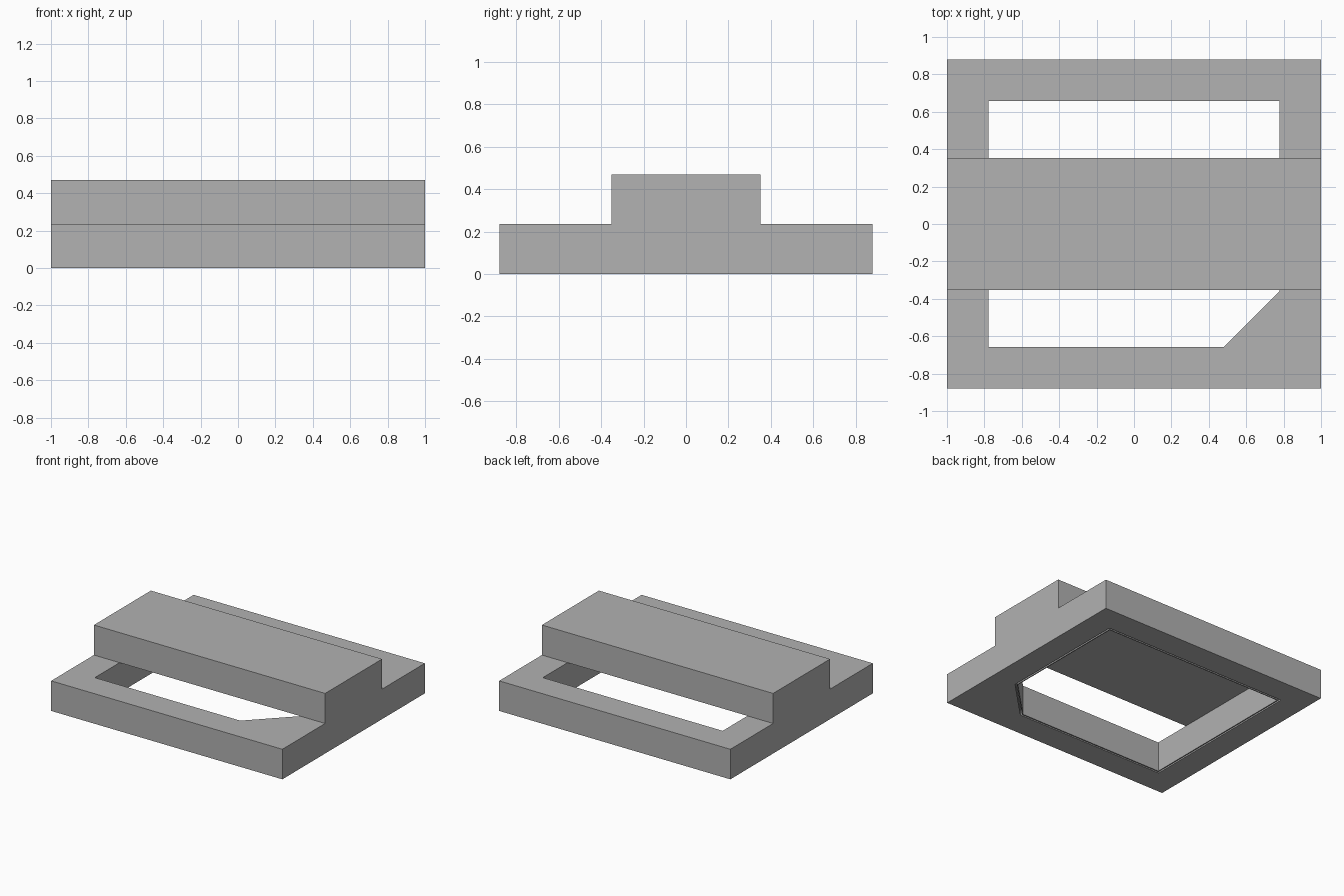
import bpy
import bmesh
import math

cube = bpy.data.objects.get("Cube")
if cube:
    bpy.data.objects.remove(cube, do_unlink=True)

WIDTH, DEPTH = 1.0, 0.88          # half sizes of the base
BASE_H, TOP_H = 0.235, 0.47
BAR_Y = 0.352                     # half depth of the raised bar
OPEN_X, OPEN_Y, CUT = 0.778, 0.658, 0.298
GROOVE, LIP, GROOVE_H = 0.02, 0.008, 0.04

grey = bpy.data.materials.new("plain grey")
grey.use_nodes = True
colour = (0.445, 0.445, 0.445, 1)
grey.diffuse_color = colour
grey.node_tree.nodes["Principled BSDF"].inputs["Base Color"].default_value = colour


def make_object(name, bm):
    bmesh.ops.recalc_face_normals(bm, faces=bm.faces)
    mesh = bpy.data.meshes.new(name)
    bm.to_mesh(mesh)
    bm.free()
    mesh.materials.append(grey)
    obj = bpy.data.objects.new(name, mesh)
    bpy.context.collection.objects.link(obj)
    return obj


def prism(name, outline, z0, z1):
    """Extrude an outline upward."""
    bm = bmesh.new()
    face = bm.faces.new([bm.verts.new((x, y, z0)) for x, y in outline])
    up = bmesh.ops.extrude_face_region(bm, geom=[face])["geom"]
    for v in up:
        if isinstance(v, bmesh.types.BMVert):
            v.co.z = z1
    return make_object(name, bm)


def rectangle(x, y):
    return [(-x, -y), (x, -y), (x, y), (-x, y)]


def opening(d):
    """Opening outline with one clipped corner, grown outward by d."""
    x, y, k = OPEN_X + d, OPEN_Y + d, CUT + d * (2 - math.sqrt(2))
    return [(-x, -y), (x - k, -y), (x, k - y), (x, y), (-x, y)]


def ring(name, outer, inner, z0, z1):
    """Closed band between two outlines with the same point count."""
    bm = bmesh.new()
    loops = [[bm.verts.new((x, y, z)) for x, y in pts]
             for pts, z in ((outer, z0), (outer, z1), (inner, z1), (inner, z0))]
    n = len(outer)
    for a, b in zip(loops, loops[1:] + loops[:1]):
        for i in range(n):
            j = (i + 1) % n
            bm.faces.new((a[i], a[j], b[j], b[i]))
    return make_object(name, bm)


def cut(target, cutter):
    mod = target.modifiers.new("cut", "BOOLEAN")
    mod.operation = "DIFFERENCE"
    mod.solver = "EXACT"
    mod.object = cutter
    bpy.context.view_layer.update()
    graph = bpy.context.evaluated_depsgraph_get()
    mesh = bpy.data.meshes.new_from_object(target.evaluated_get(graph))
    target.modifiers.clear()
    target.data = mesh
    bpy.data.objects.remove(cutter, do_unlink=True)


# Base frame with its opening and the rebate underneath
frame = prism("base_frame", rectangle(WIDTH, DEPTH), 0, BASE_H)
cut(frame, prism("opening_cutter", opening(0), -0.1, BASE_H + 0.1))
cut(frame, prism("rebate_cutter", opening(GROOVE), -0.1, GROOVE_H))

# Thin lip that leaves a groove round the opening
ring("opening_lip", opening(LIP), opening(0), 0, GROOVE_H)

# Raised bar across the middle
prism("raised_bar", rectangle(WIDTH, BAR_Y), BASE_H, TOP_H)
